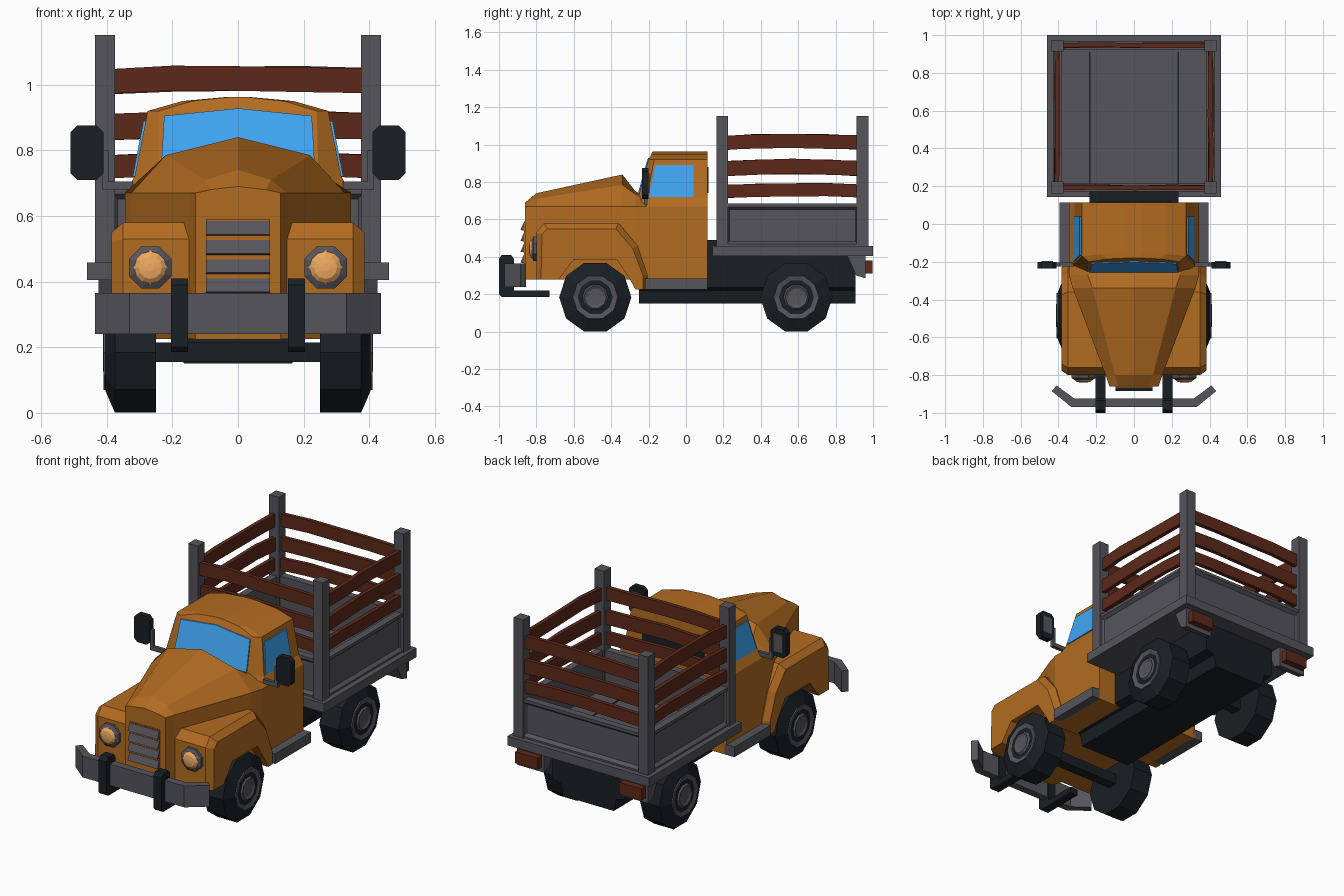
import bpy, bmesh, math, random

if "Cube" in bpy.data.objects:
    bpy.data.objects.remove(bpy.data.objects["Cube"])
random.seed(4)

def material(name, rgb):
    m = bpy.data.materials.new(name)
    m.diffuse_color = (*rgb, 1)
    m.use_nodes = True
    m.node_tree.nodes["Principled BSDF"].inputs["Base Color"].default_value = m.diffuse_color
    return m

ORANGE = material("orange_paint", (0.45, 0.15, 0.015))
GREY = material("grey_metal", (0.09, 0.09, 0.105))
BLACK = material("black", (0.01, 0.014, 0.018))
WOOD = material("brown_wood", (0.11, 0.022, 0.01))
GLASS = material("blue_glass", (0.05, 0.38, 0.9))
LENS = material("lamp_lens", (0.85, 0.4, 0.12))

def finish(name, bm, mat, mirror=False):
    bmesh.ops.recalc_face_normals(bm, faces=bm.faces)
    me = bpy.data.meshes.new(name)
    bm.to_mesh(me)
    bm.free()
    me.materials.append(mat)
    ob = bpy.data.objects.new(name, me)
    bpy.context.collection.objects.link(ob)
    if mirror:
        ob.modifiers.new("mirror", 'MIRROR')
    return ob

def loft(name, rings, mat, mirror=False):
    """Skin matching closed rings of points and cap both ends."""
    bm = bmesh.new()
    vs = [[bm.verts.new(p) for p in r] for r in rings]
    n = len(vs[0])
    for a, b in zip(vs, vs[1:]):
        for i in range(n):
            bm.faces.new((a[i], a[(i + 1) % n], b[(i + 1) % n], b[i]))
    bm.faces.new(vs[0])
    bm.faces.new(vs[-1])
    return finish(name, bm, mat, mirror)

def box(name, x, y, z, mat, mirror=False):
    rings = [[(a, y[0], z[0]), (a, y[1], z[0]), (a, y[1], z[1]), (a, y[0], z[1])] for a in x]
    return loft(name, rings, mat, mirror)

def prism_x(name, prof, x0, x1, mat, mirror=False):
    return loft(name, [[(x, y, z) for y, z in prof] for x in (x0, x1)], mat, mirror)

def lathe(name, prof, n, axis, centre, mat, phase=0.0):
    """Rings of (position, radius) around a line parallel to x or y, mirrored."""
    rings = []
    for d, r in prof:
        ring = []
        for i in range(n):
            t = 2 * math.pi * i / n + phase
            u, v = r * math.cos(t), r * math.sin(t)
            ring.append((d, centre[0] + u, centre[1] + v) if axis == 'x'
                        else (centre[0] + u, d, centre[1] + v))
        rings.append(ring)
    return loft(name, rings, mat, True)

def sym(half):
    """Complete a right half outline with its left half."""
    return half + [(-p[0], *p[1:]) for p in reversed(half) if p[0] > 0]

# Chassis
half = [(0.165, 0.15), (0.18, 0.22), (0.235, 0.235), (0.235, 0.41)]
loft("chassis", [[(x, y, z) for x, z in sym(half)] for y in (-0.25, 0.905)], BLACK)
box("cab_mount", (-0.235, 0.235), (0.1, 0.2), (0.3, 0.49), BLACK)

# Wheels
for label, y in (("front", -0.485), ("rear", 0.59)):
    lathe(label + "_tyre", [(0.25, 0.13), (0.25, 0.193), (0.375, 0.193), (0.403, 0.125)],
          10, 'x', (y, 0.184), BLACK)
    lathe(label + "_hub", [(0.38, 0.125), (0.41, 0.12), (0.398, 0.075), (0.412, 0.06), (0.405, 0.045)],
          10, 'x', (y, 0.184), GREY)
    box(label + "_axle", (-0.3, 0.3), (y - 0.03, y + 0.03), (0.155, 0.215), BLACK)

# Hood: tapered wedge with a raised centre ridge
hood = [(-0.86, 0.13, 0.67, 0.085, 0.68, 0.69), (-0.80, 0.15, 0.67, 0.10, 0.71, 0.74),
        (-0.34, 0.325, 0.67, 0.22, 0.785, 0.84), (-0.27, 0.345, 0.67, 0.245, 0.735, 0.75),
        (-0.20, 0.345, 0.67, 0.245, 0.72, 0.72)]
loft("hood", [[(w, y, 0.28), (w, y, s), (m, y, mz), (0, y, tz), (-m, y, mz), (-w, y, s), (-w, y, 0.28)]
              for y, w, s, m, mz, tz in hood], ORANGE)

# Cab: stacked outlines from sill to crowned roof
cab = [(0.225, 0.30, -0.25, 0.345, -0.20), (0.67, 0.27, -0.27, 0.345, -0.21), (0.72, 0.245, -0.255, 0.315, -0.21),
       (0.92, 0.24, -0.20, 0.275, -0.17), (0.95, 0.14, -0.185, 0.17, -0.16), (0.962, 0.03, -0.18, 0.04, -0.15)]
loft("cab", [[(x, y, z) for x, y in sym([(fx, fy), (sx, sy), (sx, 0.115)])]
             for z, fx, fy, sx, sy in cab], ORANGE)

# Glass panels lying just proud of the cab
def pane(name, pts, push, mat, mirror=False):
    loft(name, [[tuple(a + s * b for a, b in zip(p, push)) for p in pts] for s in (-1, 1)], mat, mirror)

pane("windshield", sym([(0, -0.25, 0.735), (0.235, -0.25, 0.735), (0.225, -0.203, 0.905), (0, -0.195, 0.928)]),
     (0, -0.008, 0), GLASS)
pane("side_window", [(0.315, -0.2, 0.72), (0.315, 0.04, 0.72), (0.282, 0.04, 0.89), (0.282, -0.165, 0.89)],
     (0.006, 0, 0), GLASS, True)
box("rear_window", (-0.2, 0.2), (0.1, 0.12), (0.74, 0.88), BLACK)

# Front fenders with chamfered outer edge and wheel arch
arch = [(-0.27, 0.225), (-0.30, 0.28), (-0.37, 0.385), (-0.60, 0.385), (-0.68, 0.28)]
inner = [(-0.8, 0.28), (-0.8, 0.53), (-0.76, 0.58), (-0.36, 0.58), (-0.26, 0.46), (-0.205, 0.30), (-0.205, 0.225)]
outer = [(-0.775, 0.28), (-0.77, 0.52), (-0.74, 0.55), (-0.375, 0.55), (-0.285, 0.445), (-0.23, 0.30), (-0.23, 0.225)]
loft("front_fender", [[(x, y, z) for y, z in p + arch]
                      for x, p in ((0.13, inner), (0.35, inner), (0.385, outer))], ORANGE, True)
box("side_step", (0.33, 0.395), (-0.22, 0.115), (0.225, 0.285), GREY, True)

# Grille
box("grille_panel", (-0.097, 0.097), (-0.865, -0.84), (0.36, 0.59), ORANGE)
for i in range(4):
    z = 0.365 + i * 0.058
    prism_x("grille_slat", [(-0.86, z), (-0.885, z + 0.004), (-0.868, z + 0.045), (-0.86, z + 0.045)],
            -0.097, 0.097, GREY)

# Headlights
lathe("headlight_rim", [(-0.78, 0.07), (-0.815, 0.07), (-0.825, 0.052)], 8, 'y', (0.267, 0.443), GREY, math.pi / 8)
lathe("headlight_lens", [(-0.80, 0.055), (-0.822, 0.053), (-0.836, 0.035), (-0.84, 0.012)],
      12, 'y', (0.267, 0.443), LENS)

# Bumper with swept ends, and guards
front = [(0.33, -0.97), (0.435, -0.885), (0.41, -0.855), (0.315, -0.925)]
loft("front_bumper", [[(x, y, z) for x, y in sym(front)] for z in (0.24, 0.365)], GREY)
prism_x("bumper_guard", [(-0.73, 0.185), (-0.985, 0.185), (-1.0, 0.2), (-1.0, 0.39), (-0.985, 0.41),
                         (-0.935, 0.41), (-0.92, 0.39), (-0.92, 0.22), (-0.73, 0.22)], 0.152, 0.204, BLACK, True)

# Mirrors
octo = [(0.43, 0.71), (0.49, 0.71), (0.51, 0.73), (0.51, 0.855), (0.49, 0.875), (0.43, 0.875), (0.41, 0.855), (0.41, 0.73)]
loft("mirror_housing", [[(x, y, z) for x, z in octo] for y in (-0.235, -0.2)], BLACK, True)
box("mirror_face", (0.43, 0.49), (-0.21, -0.196), (0.74, 0.845), GREY, True)
box("mirror_arm", (0.32, 0.412), (-0.225, -0.205), (0.68, 0.705), GREY, True)
box("mirror_post", (0.395, 0.415), (-0.225, -0.205), (0.68, 0.80), GREY, True)

# Cargo bed floor
box("bed_floor", (-0.46, 0.46), (0.142, 1.0), (0.405, 0.458), GREY)
box("floor_groove", (0.23, 0.238), (0.19, 0.91), (0.45, 0.461), BLACK, True)

# Bed walls with a sunken outer panel
def wall(name, x, y, out, mirror=False):
    ob = box(name, x, y, (0.45, 0.685), GREY, mirror)
    bm = bmesh.new()
    bm.from_mesh(ob.data)
    f = max(bm.faces, key=lambda q: q.normal.x * out[0] + q.normal.y * out[1])
    bmesh.ops.inset_individual(bm, faces=[f], thickness=0.025)
    bmesh.ops.inset_individual(bm, faces=[f], thickness=0.022, depth=-0.018)
    bm.to_mesh(ob.data)
    bm.free()

wall("bed_side_wall", (0.385, 0.428), (0.2, 0.94), (1, 0), True)
wall("bed_front_wall", (-0.4, 0.4), (0.172, 0.215), (0, -1))
wall("bed_tailgate", (-0.4, 0.4), (0.925, 0.968), (0, 1))

# Corner posts
for label, y in (("front", 0.162), ("rear", 0.912)):
    box(label + "_post", (0.374, 0.436), (y, y + 0.063), (0.45, 1.152), GREY, True)

# Slightly warped wooden rails around the bed
def rail(name, a, b, c, z0, z1, along_x):
    rings = []
    for i in range(5):
        s = a + (b - a) * i / 4
        lift = 0.010 * math.sin(math.pi * i / 4) + random.uniform(-0.003, 0.003)
        w = c + random.uniform(-0.005, 0.005)
        sec = [(w - 0.012, z0 + lift), (w + 0.012, z0 + lift), (w + 0.012, z1 + lift), (w - 0.012, z1 + lift)]
        rings.append([(s, p, z) if along_x else (p, s, z) for p, z in sec])
    loft(name, rings, WOOD)

for z0, z1 in ((0.715, 0.785), (0.832, 0.912), (0.973, 1.048)):
    for c in (-0.407, 0.407):
        rail("side_rail", 0.2, 0.94, c, z0, z1, False)
    rail("front_rail", -0.4, 0.4, 0.195, z0, z1, True)
    rail("rear_rail", -0.4, 0.4, 0.945, z0, z1, True)

# Tail lights on brackets under the bed
prism_x("tail_bracket", [(0.86, 0.41), (0.91, 0.30), (0.96, 0.285), (0.96, 0.41)], 0.25, 0.425, GREY, True)
box("tail_light", (0.265, 0.41), (0.95, 0.998), (0.312, 0.38), WOOD, True)
